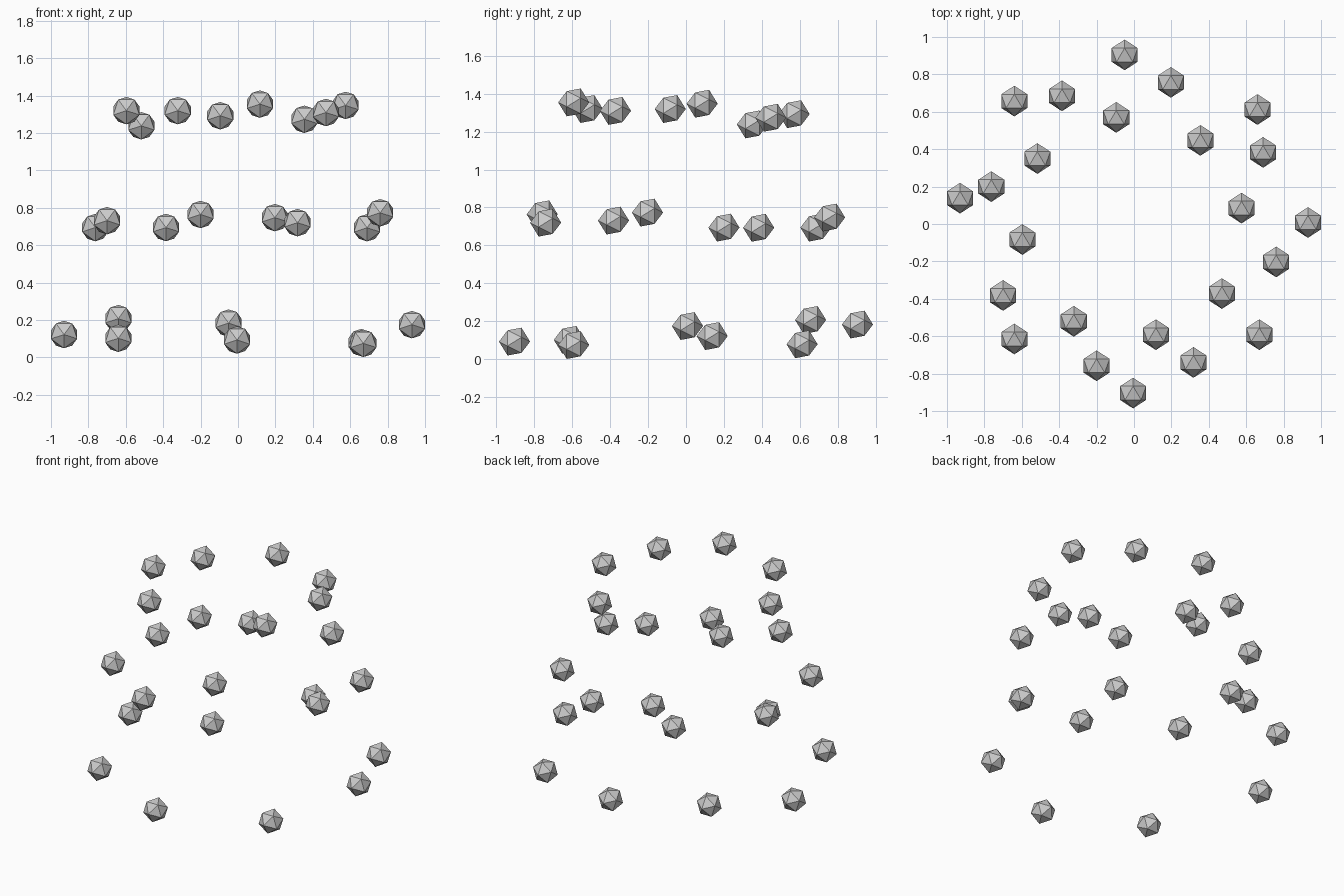
import bpy
import bmesh
from mathutils import Matrix

RADIUS = 0.082

# Three rings of floating beads, each bead given by its centre
RINGS = {
    "lower_ring": [
        (0.93, 0.008, 0.175), (0.66, 0.612, 0.079), (-0.05, 0.904, 0.183),
        (-0.64, 0.657, 0.207), (-0.93, 0.138, 0.122), (-0.64, -0.615, 0.102),
        (-0.005, -0.904, 0.093), (0.67, -0.592, 0.075)],
    "middle_ring": [
        (0.69, 0.383, 0.693), (0.197, 0.757, 0.747), (-0.385, 0.685, 0.694),
        (-0.763, 0.20, 0.694), (-0.70, -0.382, 0.731), (-0.20, -0.758, 0.764),
        (0.318, -0.74, 0.72), (0.76, -0.203, 0.773)],
    "upper_ring": [
        (0.575, 0.085, 1.347), (0.355, 0.447, 1.273), (-0.095, 0.57, 1.292),
        (-0.517, 0.35, 1.238), (-0.597, -0.083, 1.319), (-0.322, -0.52, 1.319),
        (0.117, -0.592, 1.354), (0.47, -0.372, 1.309)],
}

# Shared bead: an icosahedron with its poles turned to front and back
turn = Matrix(((0, 1, 0), (0, 0, 1), (1, 0, 0))).to_4x4()
bead = bpy.data.meshes.new("bead")
bm = bmesh.new()
bmesh.ops.create_icosphere(bm, subdivisions=1, radius=RADIUS, matrix=turn)
bm.to_mesh(bead)
bm.free()

# Place the beads
for ring, centres in RINGS.items():
    for i, centre in enumerate(centres, 1):
        obj = bpy.data.objects.new(f"{ring}_bead_{i}", bead)
        obj.location = centre
        bpy.context.collection.objects.link(obj)
